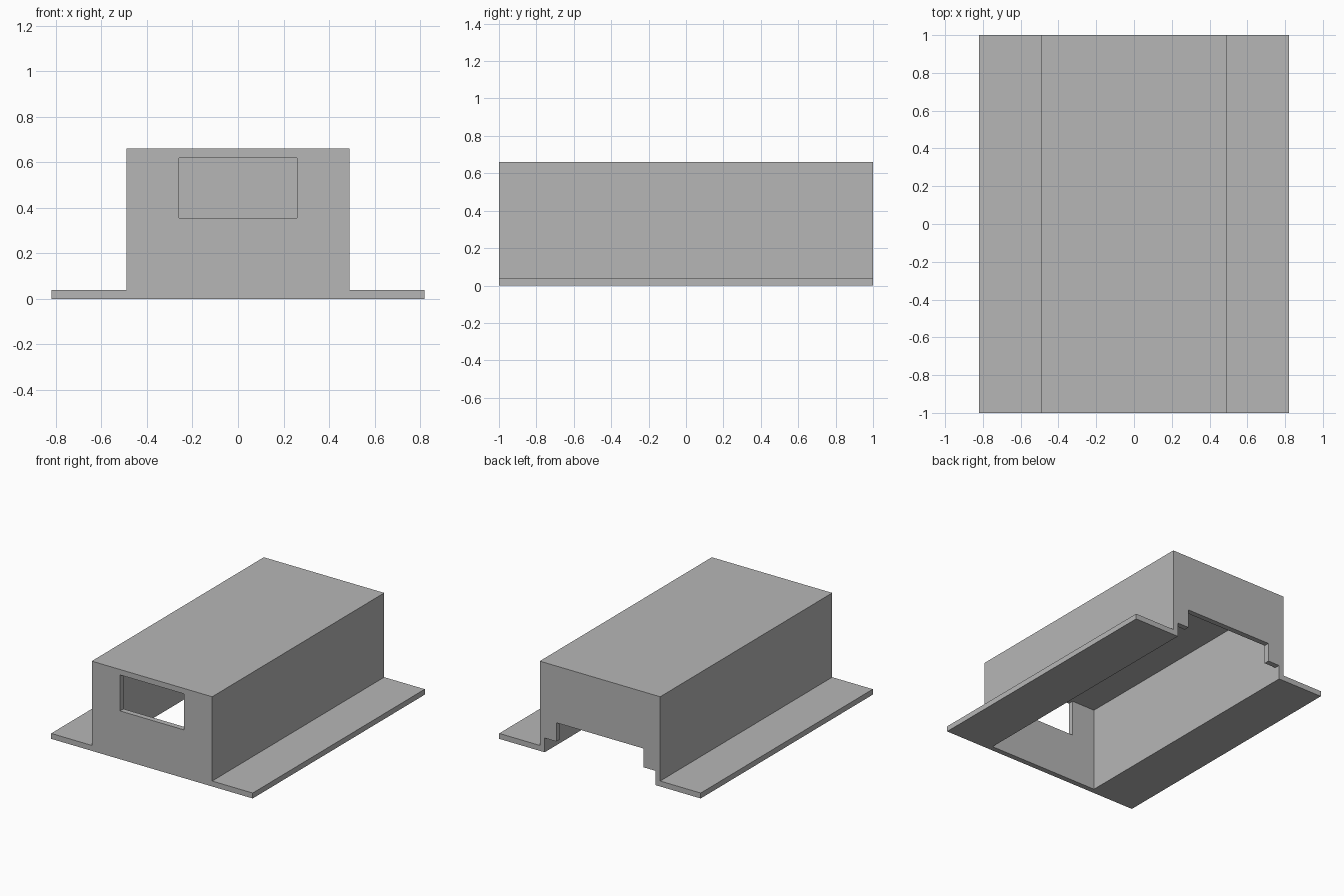
import bpy
import bmesh

cube = bpy.data.objects.get("Cube")
if cube:
    bpy.data.objects.remove(cube, do_unlink=True)

grey = bpy.data.materials.new("plain grey")
grey.use_nodes = True
colour = (0.47, 0.47, 0.47, 1)
grey.diffuse_color = colour
grey.node_tree.nodes["Principled BSDF"].inputs["Base Color"].default_value = colour

LENGTH, WIDTH, HEIGHT = 2.0, 0.98, 0.66
FLANGE_X, WALL = 0.82, 0.04
HALF = WIDTH / 2
INNER = HALF - WALL
END = LENGTH / 2


def extrude_profile(name, half_profile, y0, y1):
    """Mirror a right-hand (x, z) outline about x = 0 and extrude it along y."""
    outline = half_profile + [(-x, z) for x, z in reversed(half_profile)]
    bm = bmesh.new()
    face = bm.faces.new([bm.verts.new((x, y0, z)) for x, z in outline])
    result = bmesh.ops.extrude_face_region(bm, geom=[face])
    moved = [v for v in result["geom"] if isinstance(v, bmesh.types.BMVert)]
    bmesh.ops.translate(bm, verts=moved, vec=(0, y1 - y0, 0))
    bmesh.ops.recalc_face_normals(bm, faces=bm.faces)
    mesh = bpy.data.meshes.new(name)
    bm.to_mesh(mesh)
    bm.free()
    mesh.materials.append(grey)
    obj = bpy.data.objects.new(name, mesh)
    bpy.context.collection.objects.link(obj)
    return obj


# Cover with side flanges
cover = extrude_profile(
    "flanged_cover",
    [(FLANGE_X, 0), (FLANGE_X, WALL), (HALF, WALL), (HALF, HEIGHT)],
    -END, END)

# Hollow inside, open underneath
cavity = extrude_profile(
    "cavity_cutter", [(INNER, -0.1), (INNER, HEIGHT - WALL)],
    -END + WALL, END - WALL)

# Window in the front wall, level with the ceiling
window = extrude_profile(
    "window_cutter", [(0.26, 0.355), (0.26, HEIGHT - WALL)],
    -END - 0.1, -END + 0.1)

# Stepped opening in the back wall
notch = extrude_profile(
    "notch_cutter",
    [(INNER, -0.1), (INNER, 0.105), (0.355, 0.105), (0.355, 0.243)],
    END - 0.1, END + 0.1)

bpy.context.view_layer.objects.active = cover
for cutter in (cavity, window, notch):
    cutter.hide_render = True
    mod = cover.modifiers.new(cutter.name, "BOOLEAN")
    mod.operation = "DIFFERENCE"
    mod.solver = "EXACT"
    mod.object = cutter
    bpy.ops.object.modifier_apply(modifier=mod.name)
    bpy.data.objects.remove(cutter, do_unlink=True)
